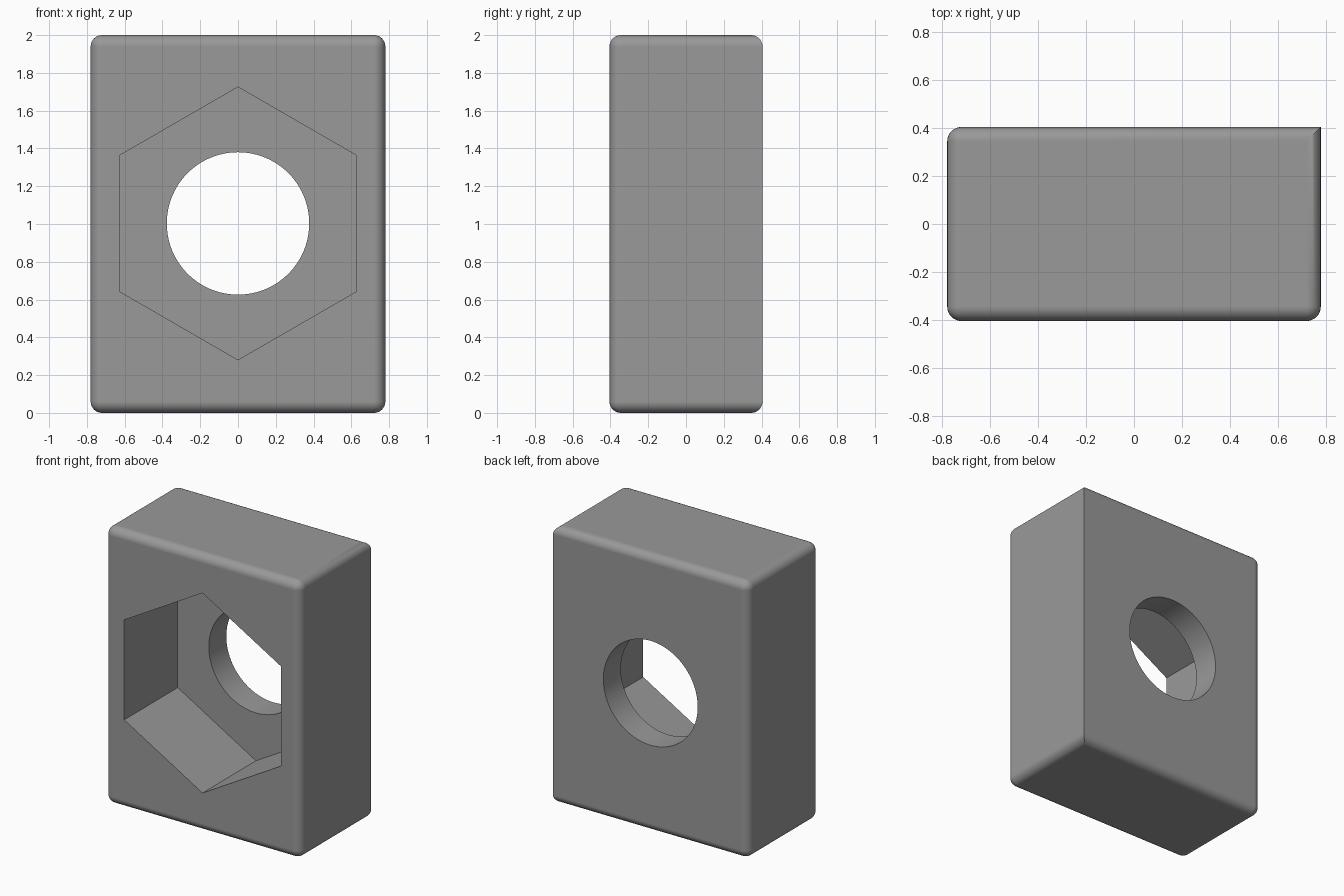
import bpy, bmesh, math
from mathutils import Matrix

if "Cube" in bpy.data.objects:
    bpy.data.objects.remove(bpy.data.objects["Cube"])

HALF_X, HALF_Y, HEIGHT = 0.78, 0.405, 2.0
RADIUS = 0.06
CENTRE_Z = 1.003
POCKET_DEPTH = 0.61

grey = bpy.data.materials.new("plain_grey")
grey.diffuse_color = (0.32, 0.32, 0.32, 1)
grey.use_nodes = True
grey.node_tree.nodes["Principled BSDF"].inputs["Base Color"].default_value = grey.diffuse_color


def add_object(name, bm):
    mesh = bpy.data.meshes.new(name)
    bmesh.ops.recalc_face_normals(bm, faces=bm.faces)
    bm.to_mesh(mesh)
    bm.free()
    mesh.materials.append(grey)
    obj = bpy.data.objects.new(name, mesh)
    bpy.context.collection.objects.link(obj)
    return obj


def prism_along_y(name, sides, radius, y0, y1, turn=0.0):
    """Regular prism lying along y, centred on the bore axis."""
    bm = bmesh.new()
    ring = [bm.verts.new((radius * math.cos(turn + 2 * math.pi * i / sides), y0,
                          CENTRE_Z + radius * math.sin(turn + 2 * math.pi * i / sides)))
            for i in range(sides)]
    cap = bm.faces.new(ring)
    ext = bmesh.ops.extrude_face_region(bm, geom=[cap], use_keep_orig=True)
    moved = [v for v in ext["geom"] if isinstance(v, bmesh.types.BMVert)]
    bmesh.ops.translate(bm, verts=moved, vec=(0, y1 - y0, 0))
    obj = add_object(name, bm)
    obj.hide_render = True
    return obj


# Block: every edge rounded except the back right upright
bm = bmesh.new()
bmesh.ops.create_cube(bm, size=1, matrix=Matrix.Translation((0, 0, HEIGHT / 2))
                      @ Matrix.Diagonal((2 * HALF_X, 2 * HALF_Y, HEIGHT, 1)))
rounded = [e for e in bm.edges if not all(v.co.x > 0 and v.co.y > 0 for v in e.verts)]
bmesh.ops.bevel(bm, geom=rounded, offset=RADIUS, offset_type='OFFSET',
                segments=8, profile=0.5, affect='EDGES')
block = add_object("block", bm)

# Hexagonal pocket in the front, round bore through to the back
pocket = prism_along_y("pocket_cutter", 6, 0.722, -HALF_Y - 0.2,
                       -HALF_Y + POCKET_DEPTH, math.pi / 6)
bore = prism_along_y("bore_cutter", 96, 0.377, -HALF_Y + POCKET_DEPTH - 0.1, HALF_Y + 0.2)

bpy.context.view_layer.objects.active = block
block.select_set(True)
for cutter in (pocket, bore):
    mod = block.modifiers.new(cutter.name, 'BOOLEAN')
    mod.operation = 'DIFFERENCE'
    mod.solver = 'EXACT'
    mod.object = cutter
    bpy.ops.object.modifier_apply(modifier=mod.name)
    bpy.data.objects.remove(cutter)

# Smooth rounds and bore, crisp pocket edges, flat large faces
bpy.ops.object.shade_smooth_by_angle(angle=math.radians(30))
weighted = block.modifiers.new("flat_faces", 'WEIGHTED_NORMAL')
weighted.keep_sharp = True
